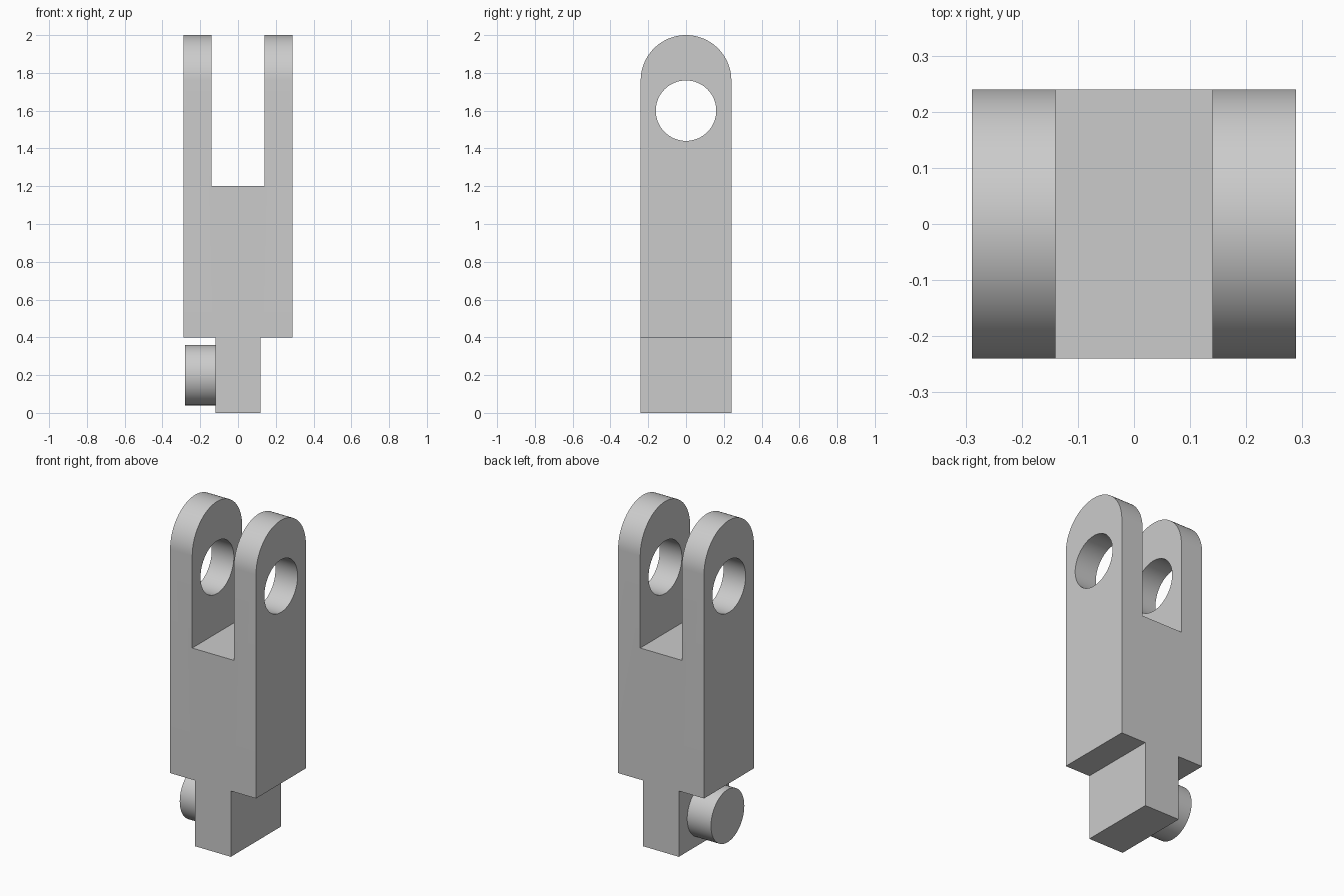
import bpy, bmesh
from math import pi, cos, sin, radians
from mathutils import Matrix, Vector

cube = bpy.data.objects.get("Cube")
if cube:
    bpy.data.objects.remove(cube, do_unlink=True)

HALF_W, HALF_D, HEIGHT = 0.289, 0.24, 2.0
TENON_W, TENON_H = 0.12, 0.4
SLOT_W, SLOT_Z = 0.14, 1.2
ROUND = 0.16  # radius of the hole and the pin

grey = bpy.data.materials.new("plain grey")
grey.use_nodes = True
colour = (0.6, 0.6, 0.6, 1)
grey.diffuse_color = colour
grey.node_tree.nodes["Principled BSDF"].inputs["Base Color"].default_value = colour


def make(name, bm):
    bmesh.ops.recalc_face_normals(bm, faces=bm.faces)
    mesh = bpy.data.meshes.new(name)
    bm.to_mesh(mesh)
    bm.free()
    mesh.materials.append(grey)
    obj = bpy.data.objects.new(name, mesh)
    bpy.context.collection.objects.link(obj)
    return obj


def box(name, low, high):
    low, high = Vector(low), Vector(high)
    bm = bmesh.new()
    bmesh.ops.create_cube(bm, size=1)
    for v in bm.verts:
        v.co = (low + high) / 2 + v.co * (high - low)
    return make(name, bm)


def rod(name, x0, x1, z):
    bm = bmesh.new()
    place = Matrix.Translation(((x0 + x1) / 2, 0, z)) @ Matrix.Rotation(pi / 2, 4, 'Y')
    bmesh.ops.create_cone(bm, cap_ends=True, segments=64, radius1=ROUND,
                          radius2=ROUND, depth=x1 - x0, matrix=place)
    return make(name, bm)


def smooth(obj):
    bpy.ops.object.select_all(action='DESELECT')
    obj.select_set(True)
    bpy.context.view_layer.objects.active = obj
    bpy.ops.object.shade_smooth_by_angle(angle=radians(30))


# Fork body: round-topped side profile swept across the width
bm = bmesh.new()
arc = [(HALF_D * cos(pi * i / 40), HEIGHT - HALF_D + HALF_D * sin(pi * i / 40))
       for i in range(41)]
profile = [(-HALF_D, 0), (HALF_D, 0)] + arc
face = bm.faces.new([bm.verts.new((-HALF_W, y, z)) for y, z in profile])
swept = bmesh.ops.extrude_face_region(bm, geom=[face])["geom"]
bmesh.ops.translate(bm, vec=(2 * HALF_W, 0, 0),
                    verts=[g for g in swept if isinstance(g, bmesh.types.BMVert)])
body = make("fork_body", bm)

# Cutters: slot between the arms, cross hole, shoulders beside the tenon
cutters = [
    box("slot_cutter", (-SLOT_W, -1, SLOT_Z), (SLOT_W, 1, 3)),
    rod("hole_cutter", -1, 1, 1.6),
    box("right_shoulder_cutter", (-1, -1, -1), (-TENON_W, 1, TENON_H)),
    box("left_shoulder_cutter", (TENON_W, -1, -1), (1, 1, TENON_H)),
]
bpy.context.view_layer.objects.active = body
for cutter in cutters:
    cutter.hide_render = True
    mod = body.modifiers.new(cutter.name, 'BOOLEAN')
    mod.operation = 'DIFFERENCE'
    mod.solver = 'EXACT'
    mod.object = cutter
    bpy.ops.object.modifier_apply(modifier=mod.name)
    bpy.data.objects.remove(cutter, do_unlink=True)

# Round side pin on the tenon
pin = rod("side_pin", -0.28, -TENON_W + 0.02, 0.2)

for part in (body, pin):
    smooth(part)
